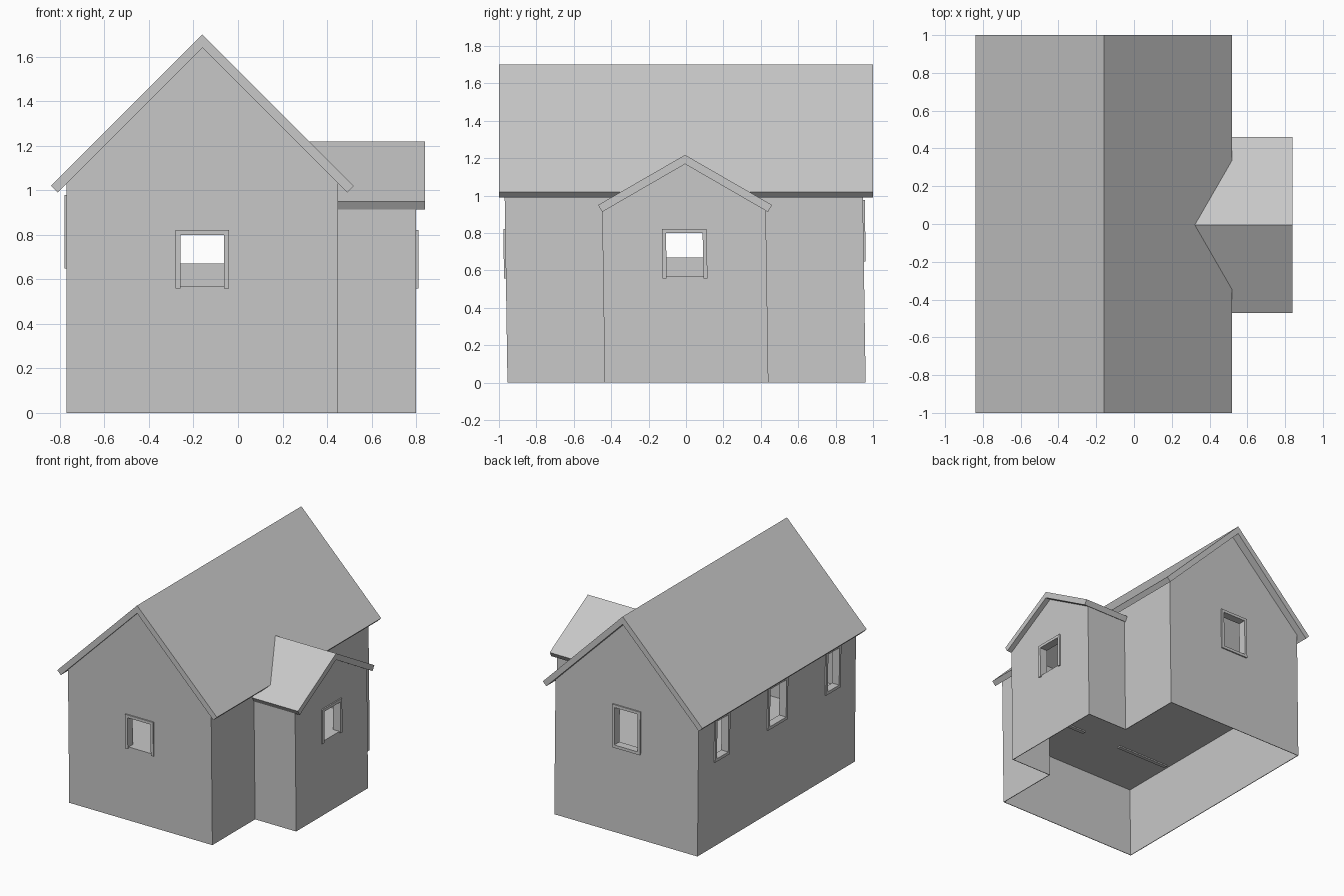
import bpy, bmesh
from mathutils import Vector

if "Cube" in bpy.data.objects:
    bpy.data.objects.remove(bpy.data.objects["Cube"])

GREY = bpy.data.materials.new("plain grey")
GREY.diffuse_color = (0.58, 0.58, 0.58, 1)
GREY.use_nodes = True
GREY.node_tree.nodes["Principled BSDF"].inputs["Base Color"].default_value = GREY.diffuse_color


def lean(v):
    # the walls lean very slightly towards the front
    return Vector((v.x, v.y + 0.003 - 0.015 * v.z, v.z))


def prism(name, profile, axis, a, b, leaning=True):
    """Extrude a (side, z) profile along the x or y axis from a to b."""
    bm = bmesh.new()
    def put(p, t):
        v = Vector((p[0], t, p[1]) if axis == 'y' else (t, p[0], p[1]))
        return bm.verts.new(lean(v) if leaning else v)
    low = [put(p, a) for p in profile]
    high = [put(p, b) for p in profile]
    bm.faces.new(low)
    bm.faces.new(high)
    n = len(profile)
    for i in range(n):
        j = (i + 1) % n
        bm.faces.new((low[i], low[j], high[j], high[i]))
    bmesh.ops.recalc_face_normals(bm, faces=bm.faces)
    me = bpy.data.meshes.new(name)
    bm.to_mesh(me)
    bm.free()
    me.materials.append(GREY)
    ob = bpy.data.objects.new(name, me)
    bpy.context.collection.objects.link(ob)
    return ob


def box(name, x, y, z):
    return prism(name, [(x[0], z[0]), (x[1], z[0]), (x[1], z[1]), (x[0], z[1])], 'y', y[0], y[1])


def gable(c, half, z0, peak, slope):
    eave = peak - slope * half
    return [(c - half, z0), (c + half, z0), (c + half, eave), (c, peak), (c - half, eave)]


def boolean(target, tool, mode):
    tool.hide_render = True
    m = target.modifiers.new(mode, 'BOOLEAN')
    m.operation, m.solver, m.object = mode, 'EXACT', tool
    dg = bpy.context.evaluated_depsgraph_get()
    me = bpy.data.meshes.new_from_object(target.evaluated_get(dg))
    target.modifiers.clear()
    target.data = me
    bpy.data.objects.remove(tool)


# walls: main block joined with the side wing
walls = prism("walls", gable(-0.16, 0.61, 0, 1.645, 1), 'y', -0.9575, 0.9575)
boolean(walls, prism("wing", gable(0, 0.4375, 0, 1.175, 0.577), 'x', 0.3, 0.80), 'UNION')

# hollow out the upper rooms and the open space below the floor
boolean(walls, prism("room", gable(-0.16, 0.56, 0.57, 1.59, 1), 'y', -0.905, 0.905), 'DIFFERENCE')
boolean(walls, prism("wing_room", gable(0, 0.385, 0.57, 1.11, 0.577), 'x', 0.2, 0.745), 'DIFFERENCE')
boolean(walls, box("cellar", (-0.765, 0.445), (-0.953, 0.953), (-0.1, 0.555)), 'DIFFERENCE')
boolean(walls, box("wing_cellar", (0.3, 0.795), (-0.433, 0.433), (-0.1, 0.555)), 'DIFFERENCE')

# windows: cut the opening, then put frame bars around it
BAR, OUT = 0.022, 0.01


def window(name, axis, plane, sign, c, width, z0, z1, sill):
    h = width / 2
    def part(n, s, z, d0, d1):
        d = sorted((plane + sign * d0, plane + sign * d1))
        return box(n, s, d, z) if axis == 'y' else box(n, d, s, z)
    boolean(walls, part("cut", (c - h + BAR, c + h - BAR), (z0 + (BAR if sill else 0.012), z1 - BAR),
                        -0.12, 0.05), 'DIFFERENCE')
    for side in (-1, 1):
        s = sorted((c + side * h, c + side * (h - BAR)))
        part(name + "_jamb", s, (z0, z1), -0.005, OUT)
    rails = [(z1 - BAR, z1)] + ([(z0, z0 + BAR)] if sill else [])
    for z in rails:
        part(name + "_rail", (c - h + BAR, c + h - BAR), z, -0.005, OUT)


window("front_window", 'y', -0.9575, -1, -0.16, 0.24, 0.558, 0.822, False)
window("wing_window", 'x', 0.80, 1, 0, 0.24, 0.558, 0.822, False)
window("back_window", 'y', 0.9575, 1, -0.16, 0.24, 0.648, 0.978, True)
for y, w in ((-0.675, 0.18), (0, 0.24), (0.675, 0.18)):
    window("left_window", 'x', -0.77, -1, y, w, 0.648, 0.978, True)

# inner partition with a doorway
for x in ((-0.74, -0.29), (0.04, 0.42)):
    box("partition", x, (-0.53, -0.50), (0.545, 1.0))

# roofs: folded slabs with square-cut eaves
prism("main_roof", [(-0.84, 1.02), (-0.16, 1.70), (0.52, 1.02), (0.49, 0.99),
                    (-0.16, 1.64), (-0.81, 0.99)], 'y', -1, 1, False)
prism("wing_roof", [(-0.47, 0.95), (-0.005, 1.218), (0.46, 0.95), (0.438, 0.913),
                    (-0.005, 1.169), (-0.448, 0.913)], 'x', 0.29, 0.84, False)
